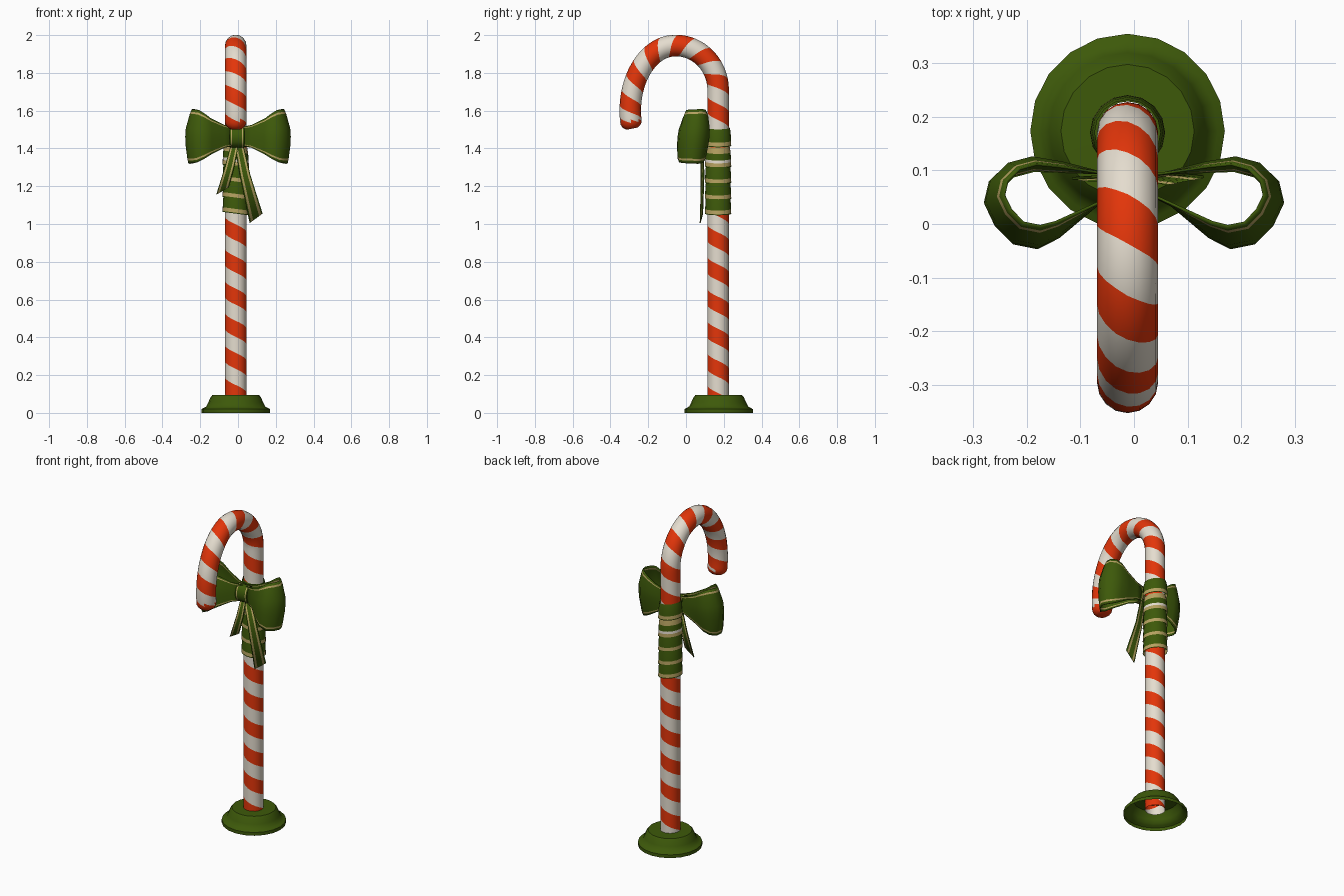
import bpy, bmesh, math
from mathutils import Vector

if "Cube" in bpy.data.objects:
    bpy.data.objects.remove(bpy.data.objects["Cube"])

# ---------- materials ----------
def material(name, col):
    m = bpy.data.materials.new(name)
    m.diffuse_color = (*col, 1)
    m.use_nodes = True
    m.node_tree.nodes["Principled BSDF"].inputs["Base Color"].default_value = m.diffuse_color
    return m

RED = material("stripe red", (0.77, 0.036, 0.003))
WHITE = material("cream white", (0.78, 0.72, 0.62))
GREEN = material("ribbon green", (0.047, 0.1, 0.003))
TAN = material("gold trim", (0.47, 0.36, 0.12))

def finish(bm, name, mats, angle=40, thickness=0):
    bmesh.ops.recalc_face_normals(bm, faces=bm.faces)
    me = bpy.data.meshes.new(name)
    bm.to_mesh(me)
    bm.free()
    ob = bpy.data.objects.new(name, me)
    bpy.context.collection.objects.link(ob)
    for m in mats:
        me.materials.append(m)
    bpy.ops.object.select_all(action='DESELECT')
    ob.select_set(True)
    bpy.context.view_layer.objects.active = ob
    bpy.ops.object.shade_smooth_by_angle(angle=math.radians(angle))
    if thickness:
        mod = ob.modifiers.new("thickness", 'SOLIDIFY')
        mod.thickness = thickness
        mod.offset = 0
    return ob

CX, CY = -0.012, 0.17      # pole axis
R = 0.057                  # cane radius
BEND = 1.71                # height where the hook starts

# ---------- cane centreline: right quarter, then a taller left quarter ----------
line = []
for k in range(61):
    a = math.radians(90 * k / 60)
    line.append(Vector((CX, -0.055 + 0.225 * math.cos(a), BEND + 0.235 * math.sin(a))))
for k in range(1, 71):
    a = math.radians(106 * k / 70)
    line.append(Vector((CX, -0.055 - 0.24 * math.sin(a), 1.6 + 0.345 * math.cos(a))))
cum = [0]
for a, b in zip(line, line[1:]):
    cum.append(cum[-1] + (b - a).length)
LENGTH = cum[-1]

def on_path(s):
    if s <= 0:
        return Vector((CX, CY, BEND + s)), Vector((0, 0, 1))
    k = 0
    while k < len(cum) - 2 and cum[k + 1] < s:
        k += 1
    d = line[k + 1] - line[k]
    return line[k] + d * ((s - cum[k]) / (cum[k + 1] - cum[k])), d.normalized()

# ---------- cane: rows of faces run along the spiral stripes ----------
SIDES, ROWS = 16, 8
P0, P1 = (0.035 - BEND) / 0.17, LENGTH / 0.15
i0, i1 = int(P0 * ROWS) - 2 * ROWS, int(P1 * ROWS) + 3 * ROWS
bm = bmesh.new()
grid = {}
for j in range(SIDES):
    th = 2 * math.pi * j / SIDES
    for i in range(i0 - ROWS, i1 + 1):
        p = min(max(i / ROWS + 0.06 - j / SIDES, P0), P1)
        s = p * (0.17 if p < 0 else 0.15)
        c, t = on_path(s)
        e = max(0, (s - LENGTH + 0.035) / 0.035)
        r = R * math.sqrt(max(0.2, 1 - 0.7 * e ** 2))
        n = Vector((0, t.z, -t.y))
        grid[i, j] = bm.verts.new(c + r * (math.cos(th) * Vector((1, 0, 0)) + math.sin(th) * n))
for j in range(SIDES):
    jn, shift = (j + 1, 0) if j < SIDES - 1 else (0, ROWS)
    for i in range(i0, i1):
        f = bm.faces.new((grid[i, j], grid[i - shift, jn], grid[i + 1 - shift, jn], grid[i + 1, j]))
        f.material_index = 0 if i % ROWS < 4 else 1
bmesh.ops.remove_doubles(bm, verts=bm.verts, dist=0.0004)
bmesh.ops.delete(bm, geom=[v for v in bm.verts if not v.link_faces], context='VERTS')
rim = [e for e in bm.edges if e.is_boundary and e.verts[0].co.z > 1]
bmesh.ops.holes_fill(bm, edges=rim, sides=0)
for f in bm.faces:      # red tip
    c = f.calc_center_median()
    if c.y < 0 and c.z < 1.545:
        f.material_index = 0
finish(bm, "striped_cane", [RED, WHITE], 60)

# ---------- base: hollow stepped foot ----------
def revolve(bm, profile, sides, cx, cy, tilt=0, mats=None):
    rings = []
    for r, z in profile:
        rings.append([bm.verts.new((cx + r * math.cos(2 * math.pi * k / sides),
                                    cy + r * math.sin(2 * math.pi * k / sides),
                                    z - tilt * math.cos(2 * math.pi * k / sides)))
                      for k in range(sides)])
    for q, (a, b) in enumerate(zip(rings, rings[1:])):
        for k in range(sides):
            f = bm.faces.new((a[k], a[(k + 1) % sides], b[(k + 1) % sides], b[k]))
            f.material_index = mats[q] if mats else 0

bm = bmesh.new()
revolve(bm, [(0.181, 0), (0.181, 0.02), (0.168, 0.027), (0.156, 0.034), (0.146, 0.054),
             (0.133, 0.083), (0.124, 0.094), (0.055, 0.095)], 20, CX, 0.173)
finish(bm, "base", [GREEN], 35)

# ---------- ribbon wrapped round the pole in overlapping bands ----------
bm = bmesh.new()
for k, z in enumerate((1.055, 1.135, 1.22, 1.305, 1.415)):
    third = 2 if k == 3 else 0
    revolve(bm, [(0.070, z), (0.0695, z + 0.005), (0.069, z + 0.025), (0.068, z + 0.04),
                 (0.066, z + 0.075), (0.061, z + 0.108 if k < 4 else z + 0.095)],
            16, CX, CY, 0.009, [0, 1, third, 0, 1 if k == 3 else 0])
finish(bm, "ribbon_wrap", [GREEN, TAN, WHITE], 40)

# ---------- flat ribbon strip with gold lines near both edges ----------
def ribbon(name, rows_at, lo, hi, closed=False):
    across = [0, lo, hi, 0.35, 0.5, 0.65, 1 - hi, 1 - lo, 1]
    bm = bmesh.new()
    rows = [[bm.verts.new(at(t)) for t in across] for at in rows_at]
    if closed:
        rows.append(rows[0])
    for a, b in zip(rows, rows[1:]):
        for k in range(len(across) - 1):
            f = bm.faces.new((a[k], a[k + 1], b[k + 1], b[k]))
            f.material_index = 1 if k in (1, 6) else 0
    return finish(bm, name, [GREEN, TAN], 50, 0.005)

def straight(a, b):
    return lambda t: Vector(a).lerp(Vector(b), t)

# bow loops: x, y, half width; the edges curl in towards the loop centre
loop = [(0.0, 0.088, 0.045), (0.06, 0.095, 0.055), (0.13, 0.112, 0.09), (0.19, 0.122, 0.122),
        (0.235, 0.11, 0.14), (0.268, 0.078, 0.145), (0.277, 0.04, 0.142), (0.258, 0.0, 0.142),
        (0.225, -0.033, 0.138), (0.18, -0.042, 0.118), (0.14, -0.022, 0.095),
        (0.07, 0.035, 0.06), (0.0, 0.07, 0.045)]

def curled(side, x, y, h):
    def at(t):
        u = 2 * t - 1
        w = min(max((x - 0.06) / 0.1, 0), 1)
        k = 1 - w * u * u * (0.3 if u > 0 else 0.14)
        return Vector((side * (0.16 + (x - 0.16) * k), 0.045 + (y - 0.045) * k + 0.012 * u * w, 1.464 + h * u))
    return at

for side, label in ((-1, "left"), (1, "right")):
    ribbon(f"bow_loop_{label}", [curled(side, *p) for p in loop], 0.05, 0.085)

# knot: short strip looped round the middle of the bow
knot = []
for k in range(12):
    a = 2 * math.pi * k / 12
    y, z = 0.072 + 0.036 * math.cos(a), 1.46 + 0.052 * math.sin(a)
    knot.append(straight((-0.044, y, z), (0.034, y, z)))
ribbon("bow_knot", knot, 0.08, 0.16, True)

# tails
ribbon("bow_tail_left", [straight((-0.035, 0.085, 1.43), (0.005, 0.075, 1.43)),
                         straight((-0.07, 0.088, 1.30), (-0.018, 0.080, 1.31)),
                         straight((-0.115, 0.085, 1.155), (-0.048, 0.078, 1.195))], 0.1, 0.27)
ribbon("bow_tail_right", [straight((-0.02, 0.08, 1.43), (0.025, 0.09, 1.43)),
                          straight((0.012, 0.082, 1.25), (0.065, 0.095, 1.26)),
                          straight((0.062, 0.075, 1.005), (0.13, 0.088, 1.055))], 0.1, 0.27)
